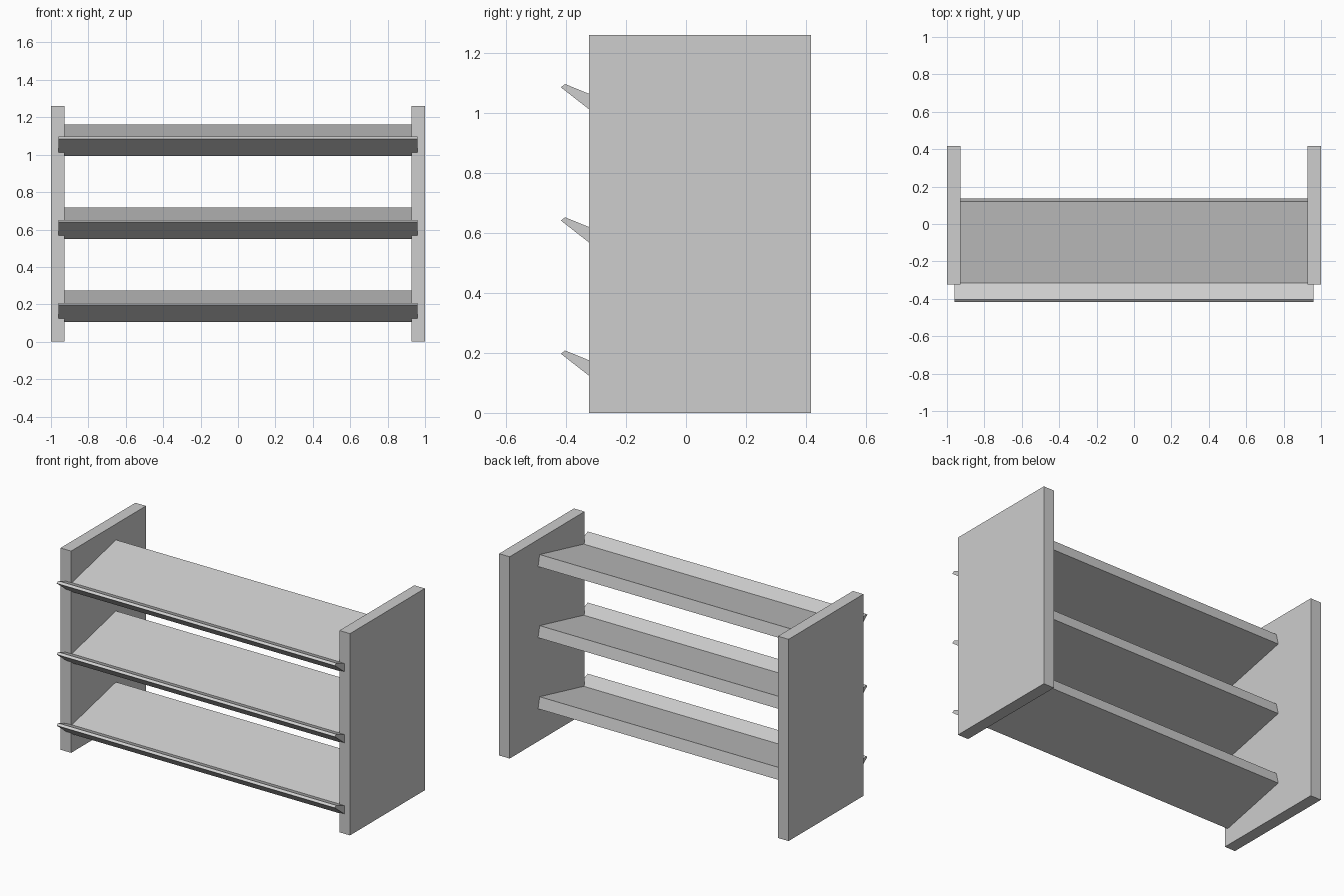
import bpy
import bmesh

cube = bpy.data.objects.get("Cube")
if cube:
    bpy.data.objects.remove(cube, do_unlink=True)

GREY = (0.61, 0.61, 0.61, 1)
grey = bpy.data.materials.new("light_grey")
grey.use_nodes = True
grey.diffuse_color = GREY
for node in grey.node_tree.nodes:
    if node.type == 'BSDF_PRINCIPLED':
        node.inputs["Base Color"].default_value = GREY


def extrude_profile(name, profile, x0, x1, z=0):
    """Sweep a (y, z) outline along x."""
    bm = bmesh.new()
    face = bm.faces.new([bm.verts.new((x0, py, pz + z)) for py, pz in profile])
    swept = bmesh.ops.extrude_face_region(bm, geom=[face])
    verts = [g for g in swept["geom"] if isinstance(g, bmesh.types.BMVert)]
    bmesh.ops.translate(bm, verts=verts, vec=(x1 - x0, 0, 0))
    bmesh.ops.recalc_face_normals(bm, faces=bm.faces)
    mesh = bpy.data.meshes.new(name)
    bm.to_mesh(mesh)
    bm.free()
    mesh.materials.append(grey)
    obj = bpy.data.objects.new(name, mesh)
    bpy.context.collection.objects.link(obj)
    return obj


# Upright side panels
INNER, OUTER = 0.927, 1.0
panel = [(-0.323, 0), (0.416, 0), (0.416, 1.26), (-0.323, 1.26)]
extrude_profile("left_panel", panel, INNER, OUTER)
extrude_profile("right_panel", panel, -OUTER, -INNER)

# Tilted shelves, each with an upturned wedge lip along its front edge
shelf = [(-0.315, 0.172), (-0.299, 0.105), (0.136, 0.204), (0.12, 0.273)]
lip = [(-0.315, 0.172), (-0.403, 0.208), (-0.417, 0.197), (-0.299, 0.105)]
for i, level in enumerate(("lower", "middle", "upper")):
    height = i * 0.444
    extrude_profile(level + "_shelf", shelf, -INNER - 0.003, INNER + 0.003, height)
    extrude_profile(level + "_shelf_lip", lip, -0.961, 0.961, height)
